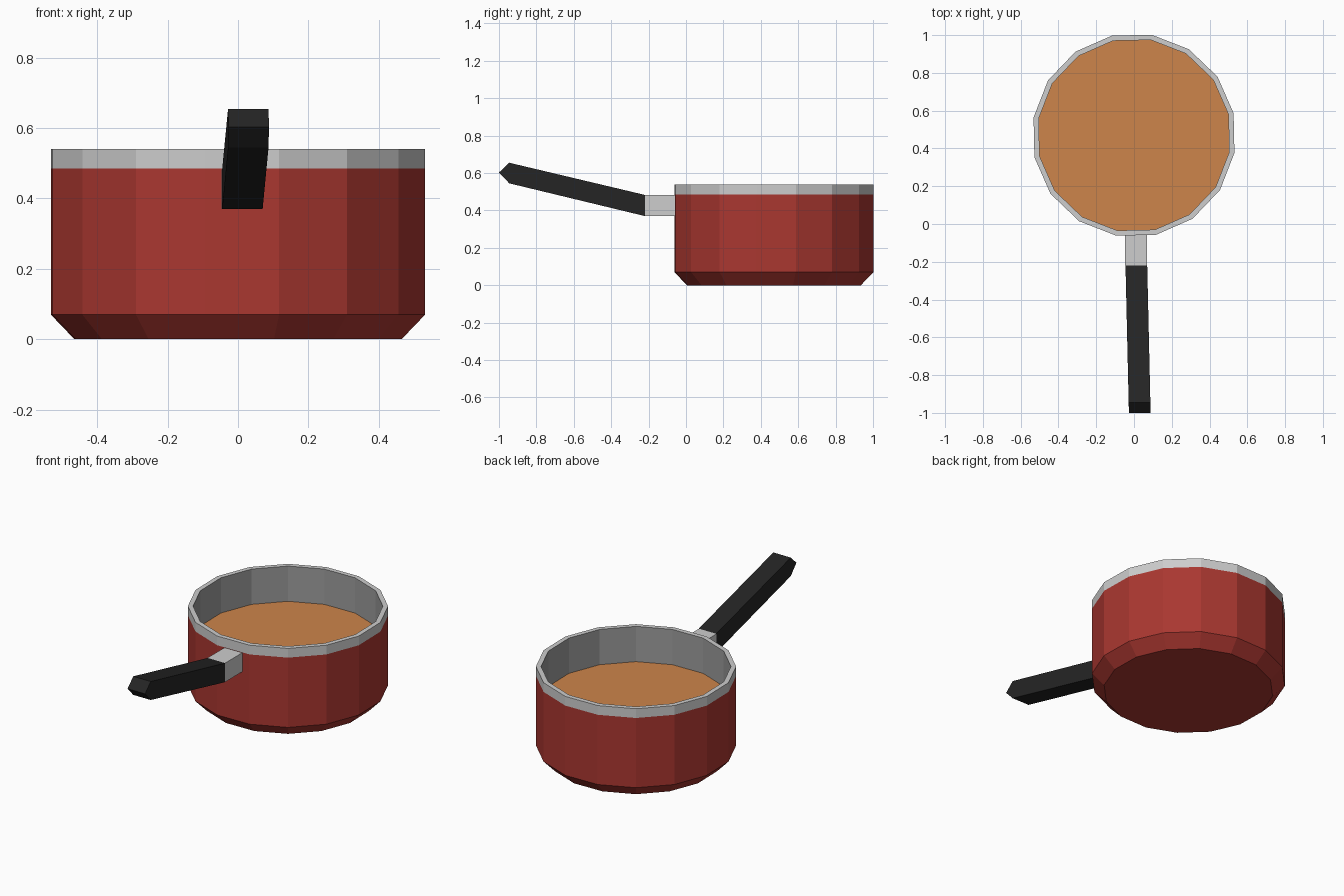
import bpy, math

if "Cube" in bpy.data.objects:
    bpy.data.objects.remove(bpy.data.objects["Cube"])

SIDES = 16
CY = 0.47                       # pot centre along y
TURN = math.radians(-10)        # slight twist of the polygon


def material(name, rgb):
    m = bpy.data.materials.new(name)
    m.diffuse_color = (*rgb, 1)
    m.use_nodes = True
    m.node_tree.nodes["Principled BSDF"].inputs["Base Color"].default_value = m.diffuse_color
    return m


RED = material("red enamel", (0.402, 0.038, 0.030))
STEEL = material("light steel", (0.610, 0.610, 0.610))
INNER = material("dark steel", (0.337, 0.337, 0.337))
SOUP = material("orange soup", (0.610, 0.235, 0.070))
BLACK = material("black grip", (0.018, 0.018, 0.018))


def add(name, verts, faces, mats, indices=None):
    me = bpy.data.meshes.new(name)
    me.from_pydata(verts, [], faces)
    for m in mats:
        me.materials.append(m)
    if indices:
        for p, i in zip(me.polygons, indices):
            p.material_index = i
    me.update()
    ob = bpy.data.objects.new(name, me)
    bpy.context.collection.objects.link(ob)
    return ob


def ring(r, z):
    angles = [TURN + math.tau * k / SIDES for k in range(SIDES)]
    return [(r * math.cos(a), CY + r * math.sin(a), z) for a in angles]


def prism(name, left, right, mat):
    """Solid between two matching outlines, left (-x) and right (+x)."""
    n = len(left)
    faces = [tuple(range(n)), tuple(reversed(range(n, 2 * n)))]
    faces += [((i + 1) % n, i, n + i, n + (i + 1) % n) for i in range(n)]
    return add(name, left + right, faces, [mat])


# Pot: turned profile from the base, up the outside, over the rim, down inside
profile = [(0.472, 0), (0.54, 0.07), (0.54, 0.485), (0.54, 0.54),
           (0.512, 0.54), (0.512, 0.33)]
band_material = [0, 0, 1, 1, 2]
verts, faces, idx = [], [], []
for r, z in profile:
    verts += ring(r, z)
for b, mat in enumerate(band_material):
    for k in range(SIDES):
        k2 = (k + 1) % SIDES
        lo, hi = b * SIDES, (b + 1) * SIDES
        faces.append((lo + k, lo + k2, hi + k2, hi + k))
        idx.append(mat)
faces.append(tuple(reversed(range(SIDES))))
idx.append(0)
add("pot", verts, faces, [RED, STEEL, INNER], idx)

# Soup surface
add("soup", ring(0.512, 0.33), [tuple(range(SIDES))], [SOUP])

# Steel bracket joining the handle to the pot
side = [(-0.05, 0.37), (-0.05, 0.483), (-0.22, 0.483), (-0.22, 0.37)]
prism("handle_bracket", [(-0.047, y, z) for y, z in side],
      [(0.069, y, z) for y, z in side], STEEL)

# Handle: rising bar with a wedge tip, drifting slightly towards +x
side = [(-0.22, 0.37), (-0.22, 0.483), (-0.945, 0.655), (-1.0, 0.603), (-0.945, 0.545)]


def drift(y):
    return 0.018 * (-0.22 - y) / 0.78


prism("handle", [(-0.045 + drift(y), y, z) for y, z in side],
      [(0.07 + drift(y), y, z) for y, z in side], BLACK)
